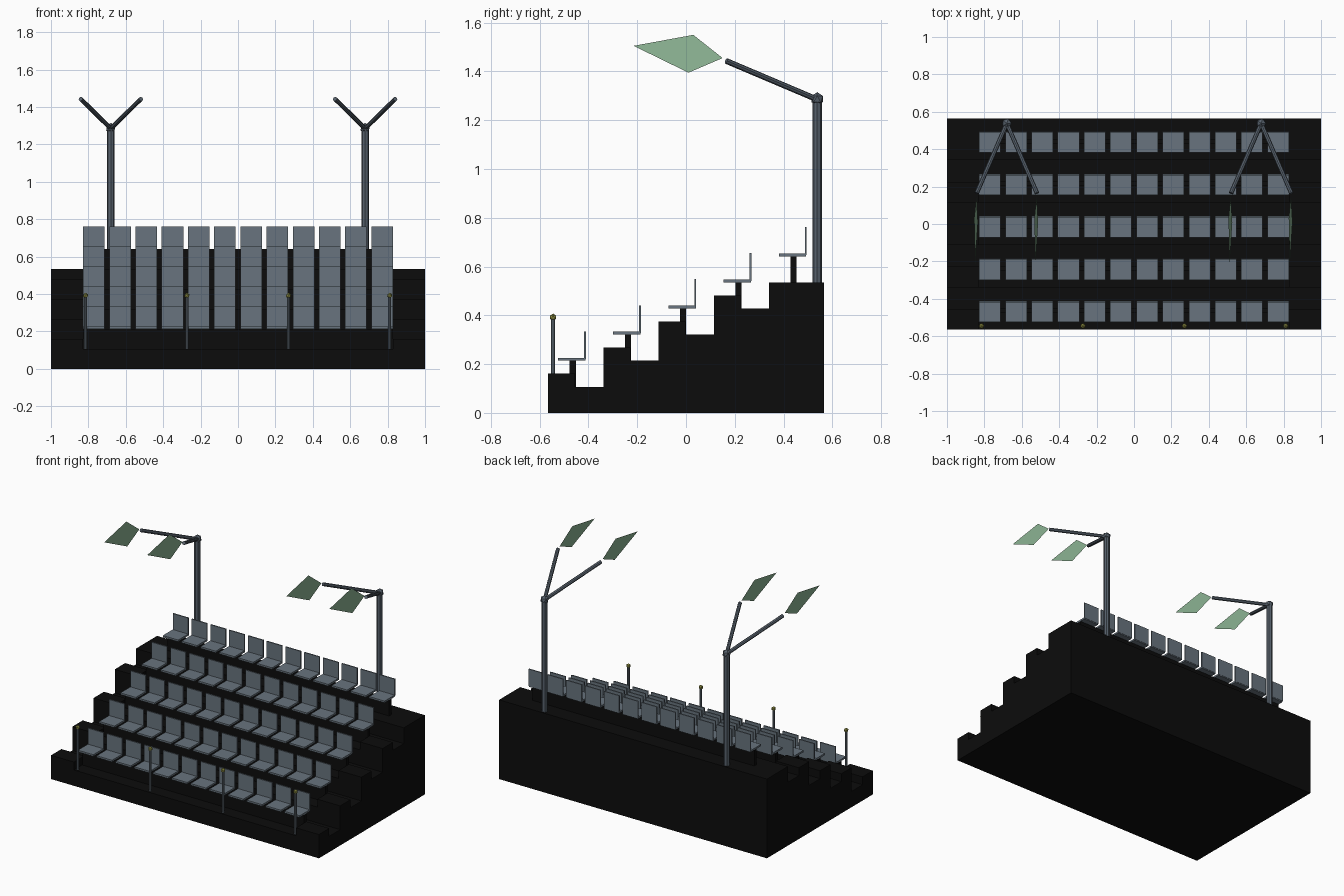
import bpy, bmesh
from mathutils import Vector

if "Cube" in bpy.data.objects:
    bpy.data.objects.remove(bpy.data.objects["Cube"])


def material(name, rgb):
    m = bpy.data.materials.new(name)
    m.diffuse_color = (*rgb, 1)
    m.use_nodes = True
    m.node_tree.nodes["Principled BSDF"].inputs["Base Color"].default_value = m.diffuse_color
    return m


BLACK = material("black_concrete", (0.0037, 0.0037, 0.0037))
SEAT = material("seat_grey", (0.14, 0.175, 0.21))
STEEL = material("dark_steel", (0.095, 0.12, 0.15))
GOLD = material("gold", (0.3, 0.3, 0.06))
GREEN = material("lamp_green", (0.26, 0.45, 0.29))


def finish(name, bm, mat, normals=True):
    if normals:
        bmesh.ops.recalc_face_normals(bm, faces=bm.faces)
    mesh = bpy.data.meshes.new(name)
    bm.to_mesh(mesh)
    bm.free()
    mesh.materials.append(mat)
    obj = bpy.data.objects.new(name, mesh)
    bpy.context.collection.objects.link(obj)
    return obj


def add_box(bm, x0, x1, y0, y1, z0, z1):
    vs = bmesh.ops.create_cube(bm, size=1)["verts"]
    for v in vs:
        v.co = ((x0 + x1) / 2 + v.co.x * (x1 - x0),
                (y0 + y1) / 2 + v.co.y * (y1 - y0),
                (z0 + z1) / 2 + v.co.z * (z1 - z0))


def add_rod(bm, a, b, r, sides=8):
    a, b = Vector(a), Vector(b)
    d = b - a
    vs = bmesh.ops.create_cone(bm, cap_ends=True, segments=sides, radius1=r,
                               radius2=r, depth=d.length)["verts"]
    rot = d.to_track_quat('Z', 'Y')
    for v in vs:
        v.co = rot @ v.co + (a + b) / 2


def add_ball(bm, c, r):
    vs = bmesh.ops.create_icosphere(bm, subdivisions=1, radius=r)["verts"]
    for v in vs:
        v.co += Vector(c)


ROWS, RUN, RISE = 5, 0.2265, 0.107
FRONT, BACK = -0.565, 0.565

# stepped stand, extruded from its side profile
profile = [(FRONT, 0)]
for k in range(ROWS):
    y0 = FRONT + k * RUN
    y1 = BACK if k == ROWS - 1 else y0 + RUN
    profile += [(y0, RISE * (k + 1)), (y1, RISE * (k + 1))]
profile.append((BACK, 0))
bm = bmesh.new()
face = bm.faces.new([bm.verts.new((-1, y, z)) for y, z in profile])
ext = bmesh.ops.extrude_face_region(bm, geom=[face])["geom"]
for v in ext:
    if isinstance(v, bmesh.types.BMVert):
        v.co.x = 1
finish("stepped_stand", bm, BLACK)

# half steps in the end aisles, and the beam under each row of seats
steps, beams, seats = bmesh.new(), bmesh.new(), bmesh.new()
for k in range(ROWS):
    y, z = FRONT + k * RUN, RISE * (k + 1)
    if k < ROWS - 1:
        for x0, x1 in ((-1, -0.83), (0.83, 1)):
            add_box(steps, x0, x1, y, y + 0.11, z - 0.02, z + RISE / 2)
    add_box(beams, -0.828, 0.828, y + 0.088, y + 0.113, z - 0.01, z + RISE)
    # twelve seats per row: pan and backrest
    top = z + RISE
    for i in range(12):
        x = -0.828 + i * 0.1401
        add_box(seats, x, x + 0.115, y + 0.04, y + 0.152, top, top + 0.012)
        add_box(seats, x, x + 0.115, y + 0.146, y + 0.154, top + 0.006, top + 0.12)
finish("aisle_half_steps", steps, BLACK)
finish("seat_beams", beams, BLACK)
finish("seats", seats, SEAT)

# front posts with gold caps
posts, caps = bmesh.new(), bmesh.new()
for x in (-0.815, -0.273, 0.27, 0.811):
    add_rod(posts, (x, -0.545, 0.1), (x, -0.545, 0.39), 0.008)
    add_ball(caps, (x, -0.545, 0.392), 0.015)
finish("front_posts", posts, SEAT)
finish("post_caps", caps, GOLD)

# floodlight masts with two arms each and a thin kite-shaped lamp panel per arm
masts, panels = bmesh.new(), bmesh.new()
KITE = [(0.15, 1.455), (0.01, 1.395), (-0.215, 1.505), (0.03, 1.55)]
for mx in (-0.68, 0.68):
    add_rod(masts, (mx, 0.538, 0.52), (mx, 0.538, 1.29), 0.02)
    add_ball(masts, (mx, 0.538, 1.287), 0.028)
    for side in (-1, 1):
        ax = mx + side * 0.161
        add_rod(masts, (mx, 0.538, 1.285), (ax, 0.165, 1.443), 0.012)
        panels.faces.new([panels.verts.new((ax - 0.004 - 0.13 * (z - 1.475), y, z))
                          for y, z in KITE])
finish("light_masts", masts, STEEL)
finish("lamp_panels", panels, GREEN, normals=False)
